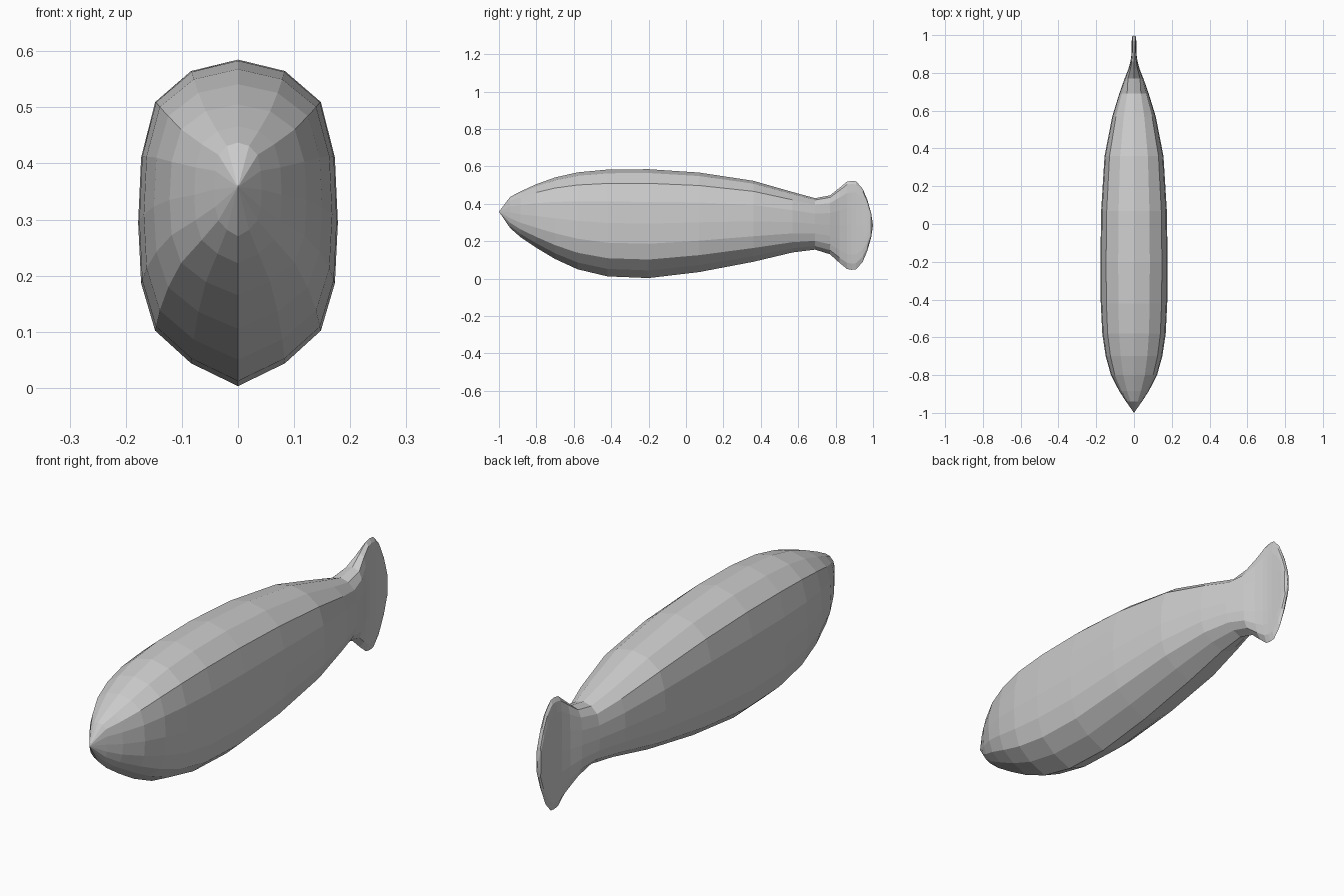
import bpy, bmesh

if "Cube" in bpy.data.objects:
    bpy.data.objects.remove(bpy.data.objects["Cube"])

# Half cross-section, top to bottom: (width factor, height factor)
HALF = [(0, 1), (.47, .93), (.83, .74), (.97, .40), (1, 0),
        (.97, -.37), (.83, -.66), (.47, -.86), (0, -1)]

# Body stations from nose to tail root: (y, bottom z, top z, half width)
BODY = [(-.94, .27, .437, .042), (-.885, .222, .466, .078), (-.8, .165, .505, .122),
        (-.7, .105, .541, .15), (-.58, .05, .568, .168), (-.42, .012, .583, .176),
        (-.2, .003, .585, .178), (.07, .035, .567, .174), (.36, .09, .523, .156),
        (.57, .14, .463, .115), (.69, .155, .43, .078)]

# Thin upright tail fin stations
FIN = [(.77, .13, .445, .05), (.82, .085, .485, .03), (.86, .052, .518, .019),
       (.885, .047, .523, .015), (.91, .05, .52, .013), (.945, .09, .48, .012),
       (.97, .15, .42, .012), (.99, .22, .35, .011)]


def ring(bm, y, bottom, top, width, power):
    mid, h = (top + bottom) / 2, (top - bottom) / 2
    section = HALF + [(-x, z) for x, z in HALF[-2:0:-1]]
    verts = []
    for x, z in section:
        side = 1 if x >= 0 else -1
        verts.append(bm.verts.new((side * width * abs(x) ** power, y, mid + z * h)))
    return verts


def bridge(bm, a, b):
    n = len(a)
    for i in range(n):
        j = (i + 1) % n
        bm.faces.new((a[i], a[j], b[j], b[i]))


# One continuous skin: pointed snout, body and tail
bm = bmesh.new()
rings = [ring(bm, *s, 1) for s in BODY] + [ring(bm, *s, .6) for s in FIN]
for a, b in zip(rings, rings[1:]):
    bridge(bm, a, b)
for loop, y, z in ((rings[0], -1, .358), (rings[-1], 1, .285)):
    tip = bm.verts.new((0, y, z))
    for i in range(len(loop)):
        bm.faces.new((loop[i], loop[(i + 1) % len(loop)], tip))
bmesh.ops.recalc_face_normals(bm, faces=bm.faces)

mesh = bpy.data.meshes.new("fish_body")
bm.to_mesh(mesh)
bm.free()
bpy.context.collection.objects.link(bpy.data.objects.new("fish_body", mesh))
